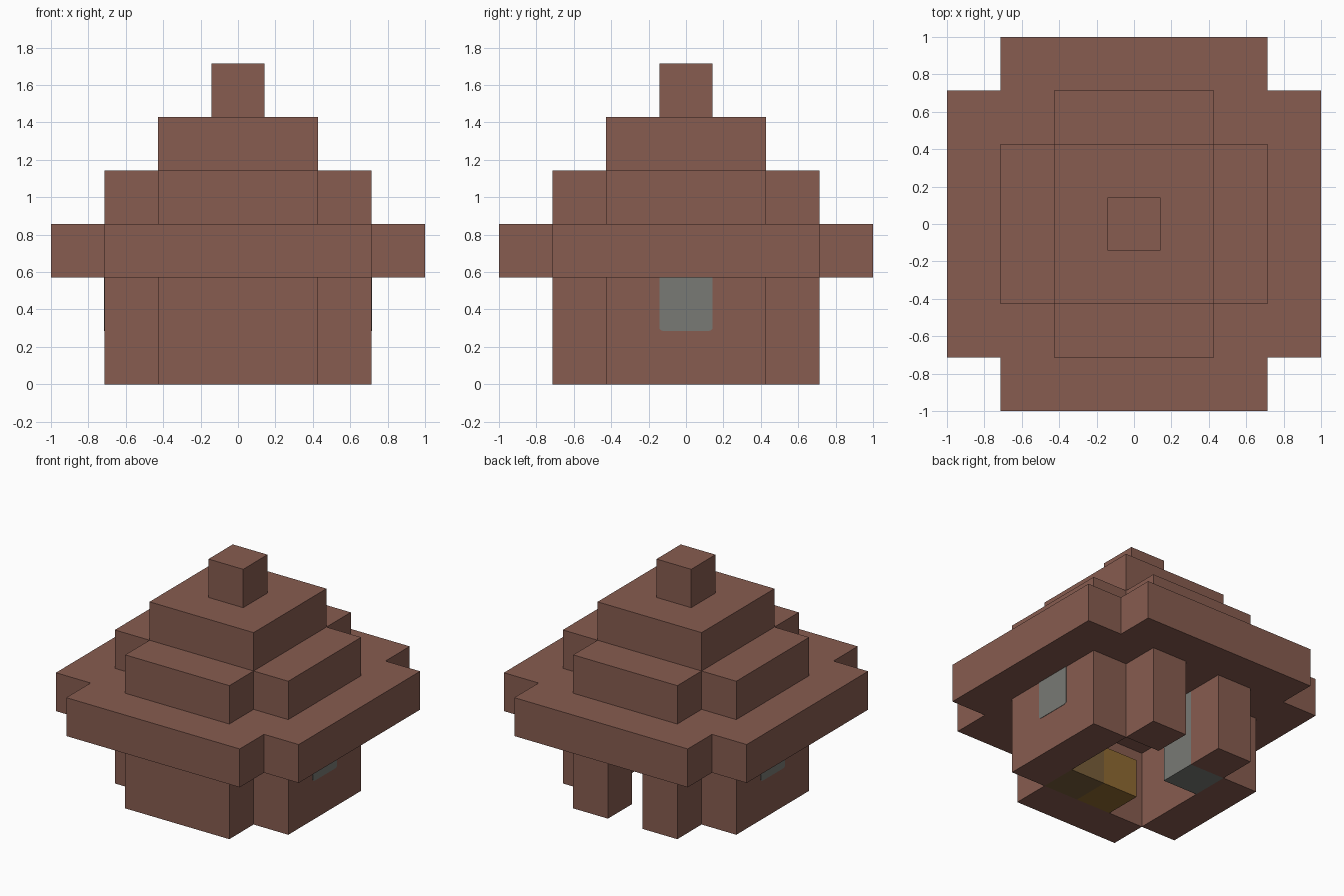
import bpy
import bmesh

U = 2 / 7  # one building block

cube = bpy.data.objects.get("Cube")
if cube:
    bpy.data.objects.remove(cube, do_unlink=True)


def material(name, rgb):
    mat = bpy.data.materials.new(name)
    mat.use_nodes = True
    mat.diffuse_color = (*rgb, 1)
    mat.node_tree.nodes["Principled BSDF"].inputs["Base Color"].default_value = (*rgb, 1)
    return mat


BROWN = material("clay_brown", (0.242, 0.107, 0.08))
GREY = material("stone_grey", (0.188, 0.195, 0.178))
GOLD = material("golden_wood", (0.275, 0.144, 0.031))
DULL = material("dull_wood", (0.188, 0.112, 0.042))


def prism(name, outline, z0, z1, mat):
    """Extrude a plan outline, given in blocks, between two heights."""
    bm = bmesh.new()
    base = bm.faces.new([bm.verts.new((x * U, y * U, z0 * U)) for x, y in outline])
    top = bmesh.ops.extrude_face_region(bm, geom=[base])["geom"]
    verts = [v for v in top if isinstance(v, bmesh.types.BMVert)]
    bmesh.ops.translate(bm, verts=verts, vec=(0, 0, (z1 - z0) * U))
    bmesh.ops.recalc_face_normals(bm, faces=bm.faces)
    mesh = bpy.data.meshes.new(name)
    bm.to_mesh(mesh)
    bm.free()
    mesh.materials.append(mat)
    obj = bpy.data.objects.new(name, mesh)
    bpy.context.collection.objects.link(obj)
    return obj


def box(name, x0, x1, y0, y1, z0, z1, mat):
    return prism(name, [(x0, y0), (x1, y0), (x1, y1), (x0, y1)], z0, z1, mat)


def notched(r):
    """Square of half-width r with one block missing at each corner."""
    pts = []
    for sx, sy in ((1, 1), (-1, 1), (-1, -1), (1, -1)):
        corner = [(r, r - 1), (r - 1, r - 1), (r - 1, r)]
        if sx * sy < 0:
            corner.reverse()
        pts += [(sx * x, sy * y) for x, y in corner]
    return pts


# Stepped roof
prism("eaves", notched(3.5), 2, 3, BROWN)
prism("lower_roof", notched(2.5), 3, 4, BROWN)
box("upper_roof", -1.5, 1.5, -1.5, 1.5, 4, 5, BROWN)
box("roof_finial", -0.5, 0.5, -0.5, 0.5, 5, 6, BROWN)

# Walls, with a doorway at the back
box("front_wall", -1.5, 1.5, -2.5, -1.5, 0, 2, BROWN)
for side, s in (("left", 1), ("right", -1)):
    x0, x1 = sorted((1.5 * s, 2.5 * s))
    box(side + "_wall", x0, x1, -1.5, 1.5, 0, 2, BROWN)
    p0, p1 = sorted((0.5 * s, 1.5 * s))
    box(side + "_door_post", p0, p1, 1.5, 2.5, 0, 2, BROWN)

    # Window pane through the wall, lower corners rounded
    pane = box(side + "_window", x0 - 0.01, x1 + 0.01, -0.5, 0.5, 1, 2, GREY)
    bm = bmesh.new()
    bm.from_mesh(pane.data)
    low = [e for e in bm.edges
           if all(v.co.z < 1.5 * U for v in e.verts)
           and abs(e.verts[0].co.x - e.verts[1].co.x) > 0.1]
    bmesh.ops.bevel(bm, geom=low, offset=0.02, segments=3, profile=0.5, affect="EDGES")
    bm.to_mesh(pane.data)
    bm.free()

# Furnishings in the room
box("stone_stove", -1.5, -0.5, 0.5, 1.5, 0, 2, GREY)
box("wooden_chest", -0.5, 0.5, -1.5, -0.5, 0, 1, GOLD)
box("work_table", 0.5, 1.5, -1.5, -0.5, 0, 1, DULL)
